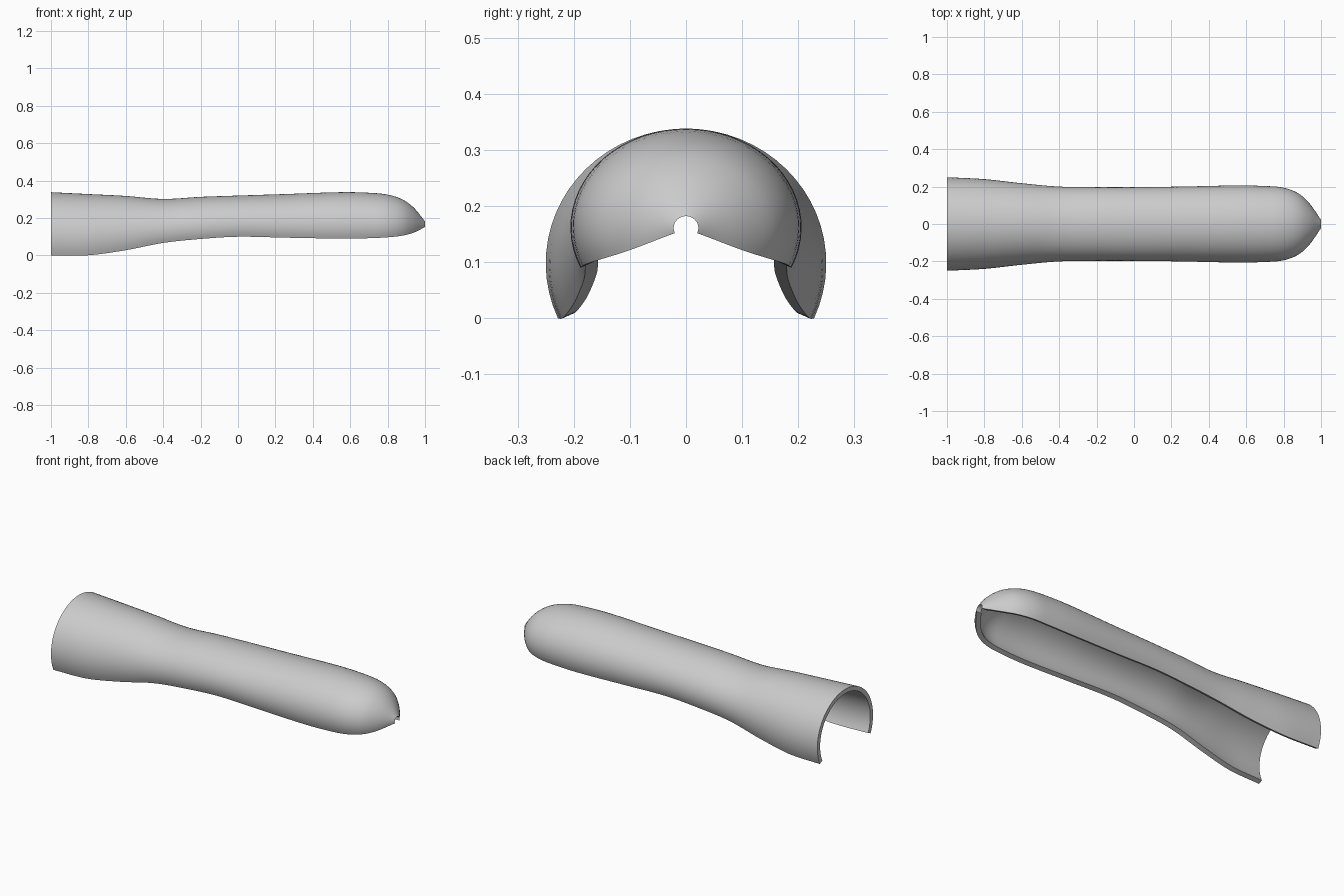
import bpy, bmesh, math
from mathutils import Vector

cube = bpy.data.objects.get("Cube")
if cube:
    bpy.data.objects.remove(cube)

WALL = 0.025      # shell thickness
HOLE = 0.022      # radius of the opening at the nose
ARC = 40          # segments around the arch
SUB = 6           # rings between stations

# Stations along the shell: x, top height, bottom height, half width
STATIONS = [Vector(s) for s in (
    (-1, .338, 0, .25), (-.8, .328, .001, .24), (-.6, .318, .028, .218),
    (-.4, .302, .067, .2), (-.2, .313, .088, .197), (0, .32, .1, .197),
    (.25, .328, .095, .2), (.55, .338, .09, .206), (.7, .335, .092, .203),
    (.8, .325, .097, .194), (.88, .299, .106, .163), (.94, .255, .122, .108),
    (1, .182, .152, HOLE))]


def slope(i):
    a, b = STATIONS[max(i - 1, 0)], STATIONS[min(i + 1, len(STATIONS) - 1)]
    return (b - a) / (b[0] - a[0])


def smooth_stations():
    """Hermite interpolation through the stations."""
    rows = []
    for i in range(len(STATIONS) - 1):
        p, q = STATIONS[i], STATIONS[i + 1]
        d = q[0] - p[0]
        for k in range(SUB):
            t = k / SUB
            h = t * t * (3 - 2 * t)
            rows.append(p * (1 - h) + q * h + slope(i) * (d * t * (1 - t) ** 2)
                        - slope(i + 1) * (d * t * t * (1 - t)))
    return rows + [STATIONS[-1]]


def arch(bm, x, centre, width, height, droop):
    """Ring of vertices on an ellipse that stops below its widest point."""
    ring = []
    for k in range(ARC + 1):
        a = -droop + (math.pi + 2 * droop) * k / ARC
        ring.append(bm.verts.new((x, width * math.cos(a), centre + height * math.sin(a))))
    return ring


def bridge(bm, a, b):
    for k in range(len(a) - 1):
        bm.faces.new((a[k], a[k + 1], b[k + 1], b[k]))


# Outer and inner skins of the shell
bm = bmesh.new()
rows = smooth_stations()
outer, inner = [], []
for i, (x, top, low, width) in enumerate(rows):
    prev, nxt = rows[max(i - 1, 0)], rows[min(i + 1, len(rows) - 1)]
    tilt = math.atan2(prev[3] - nxt[3], nxt[0] - prev[0])
    centre = low + .29 * (top - low)
    height = top - centre
    droop = math.asin((centre - low) / height)
    outer.append(arch(bm, x, centre, width, height, droop))
    inset = WALL * math.cos(tilt)
    back = WALL * max(math.sin(tilt), 0) if x > .5 else 0
    inner.append(arch(bm, x - back, centre, max(width - inset, HOLE),
                      max(height - inset, HOLE), droop))

for skin in (outer, inner):
    for a, b in zip(skin, skin[1:]):
        bridge(bm, a, b)

# Rims: wide end, nose opening and both lower edges
bridge(bm, outer[0], inner[0])
bridge(bm, outer[-1], inner[-1])
for k in (0, -1):
    bridge(bm, [r[k] for r in outer], [r[k] for r in inner])
bmesh.ops.recalc_face_normals(bm, faces=bm.faces)

mesh = bpy.data.meshes.new("shell_cover")
bm.to_mesh(mesh)
bm.free()
shell = bpy.data.objects.new("shell_cover", mesh)
bpy.context.collection.objects.link(shell)

# Plain grey material
grey = bpy.data.materials.new("light_grey")
grey.use_nodes = True
colour = (.6, .6, .6, 1)
grey.diffuse_color = colour
grey.node_tree.nodes["Principled BSDF"].inputs["Base Color"].default_value = colour
mesh.materials.append(grey)

bpy.ops.object.select_all(action='DESELECT')
shell.select_set(True)
bpy.context.view_layer.objects.active = shell
bpy.ops.object.shade_smooth_by_angle(angle=math.radians(35))
